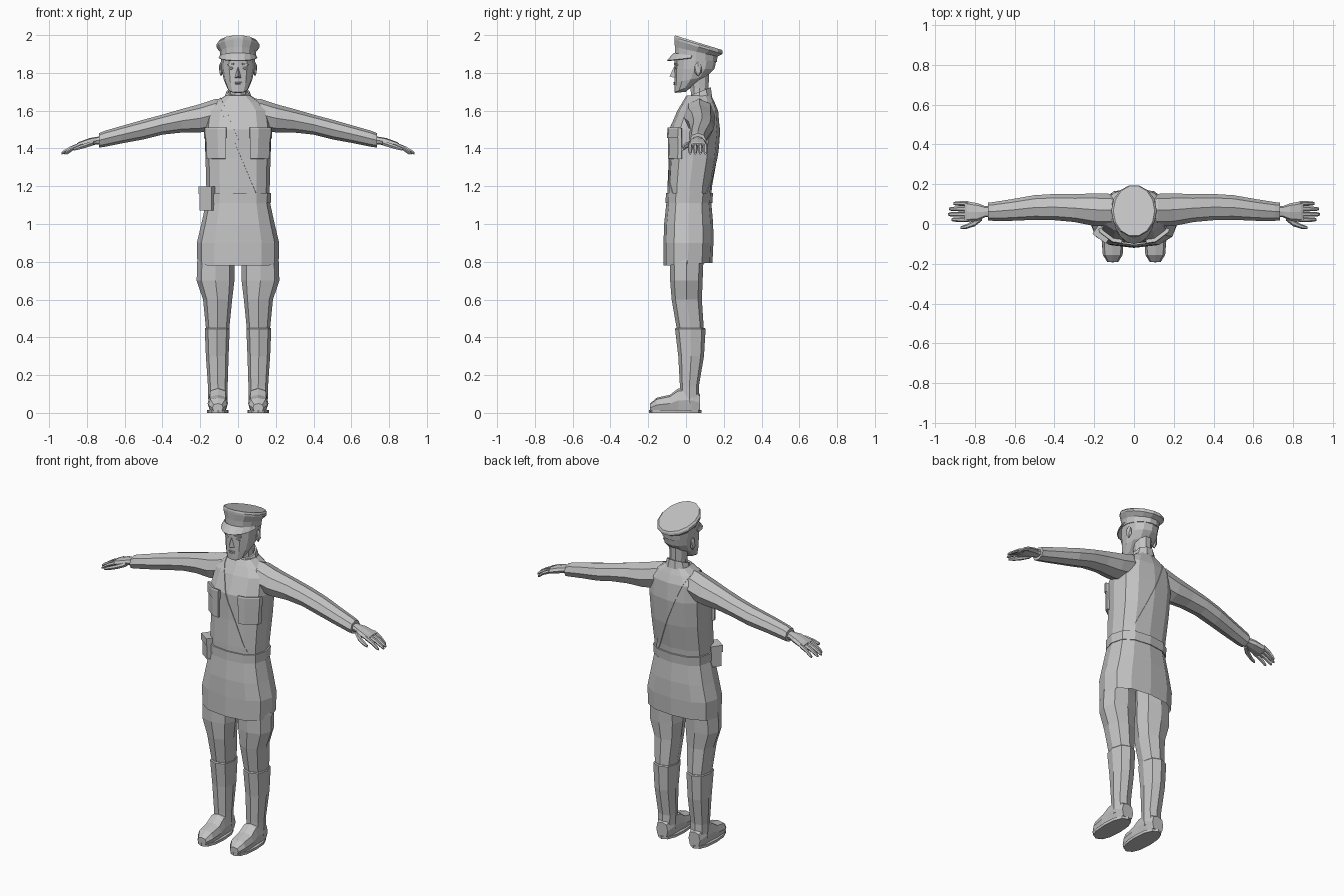
import bpy, bmesh, math
from mathutils import Vector, Matrix

grey = bpy.data.materials.new("plain_grey")
grey.diffuse_color = (0.55, 0.55, 0.55, 1)


def finish(name, bm, mirror=False, thick=0):
    me = bpy.data.meshes.new(name)
    bm.to_mesh(me)
    bm.free()
    me.materials.append(grey)
    ob = bpy.data.objects.new(name, me)
    bpy.context.collection.objects.link(ob)
    if thick:
        m = ob.modifiers.new("thickness", 'SOLIDIFY')
        m.thickness, m.offset = thick, 1
    if mirror:
        ob.modifiers.new("mirror", 'MIRROR').use_clip = False
    return ob


def spow(v, p):
    return math.copysign(abs(v) ** p, v)


def ring(axis, r, n, p):
    """axis z: (z, cx, cy, rx, ry, tilt); x: (x, cy, cz, ry, rz); y: (y, cx, cz, rx, rz)"""
    pts = []
    for i in range(n):
        a = 2 * math.pi * i / n
        u, v = spow(math.cos(a), p), spow(math.sin(a), p)
        a1, a2 = r[1] + r[3] * u, r[2] + r[4] * v
        if axis == 'z':
            tilt = r[5] if len(r) > 5 else 0
            pts.append((a1, a2, r[0] + tilt * r[4] * v))
        elif axis == 'x':
            pts.append((r[0], a1, a2))
        else:
            pts.append((a1, r[0], a2))
    return pts


def loft_bm(axis, rings, n=8, p=1.0, cap=True):
    bm = bmesh.new()
    loops = [[bm.verts.new(c) for c in ring(axis, r, n, p)] for r in rings]
    for a, b in zip(loops, loops[1:]):
        for i in range(n):
            j = (i + 1) % n
            bm.faces.new((a[i], a[j], b[j], b[i]))
    if cap:
        bm.faces.new(loops[0])
        bm.faces.new(loops[-1])
    bmesh.ops.recalc_face_normals(bm, faces=bm.faces[:])
    return bm


def loft(name, axis, rings, n=8, p=1.0, cap=True, mirror=False):
    return finish(name, loft_bm(axis, rings, n, p, cap), mirror)


def box(name, loc, size, rot_z=0, rot_y=0, mirror=False):
    bm = bmesh.new()
    bmesh.ops.create_cube(bm, size=1, matrix=Matrix.Translation(loc)
                          @ Matrix.Rotation(rot_z, 4, 'Z') @ Matrix.Rotation(rot_y, 4, 'Y')
                          @ Matrix.Diagonal((*size, 1)))
    return finish(name, bm, mirror)


def blob(name, loc, size, mirror=False):
    bm = bmesh.new()
    bmesh.ops.create_icosphere(bm, subdivisions=1, radius=1,
                               matrix=Matrix.Translation(loc) @ Matrix.Diagonal((*size, 1)))
    return finish(name, bm, mirror)


# tunic body and skirt
TUNIC = [(1.10, 0, .015, .165, .115), (1.20, 0, .020, .168, .118), (1.35, 0, .037, .172, .128),
         (1.50, 0, .045, .178, .134), (1.60, 0, .062, .165, .108), (1.645, 0, .066, .12, .085),
         (1.68, 0, .068, .068, .066)]
loft("tunic", 'z', TUNIC, 12, .8)
loft("tunic_skirt", 'z', [(.787, 0, .010, .215, .130, .06), (.90, 0, .013, .218, .132),
                          (1.0, 0, .014, .194, .130), (1.12, 0, .015, .168, .118)], 12, .8, cap=False)


def patch(name, planes, thick, mirror=False):
    """Cut a piece out of the tunic surface and thicken it outwards."""
    bm = loft_bm('z', TUNIC, 12, .8)
    for co, no in planes:
        bmesh.ops.bisect_plane(bm, geom=bm.verts[:] + bm.edges[:] + bm.faces[:],
                               plane_co=co, plane_no=no, clear_outer=True)
    return finish(name, bm, mirror, thick)


def window(x0, x1, z0, z1):
    return [((x0, 0, 0), (-1, 0, 0)), ((x1, 0, 0), (1, 0, 0)), ((0, -.02, 0), (0, 1, 0)),
            ((0, 0, z0), (0, 0, -1)), ((0, 0, z1), (0, 0, 1))]


# belt, cross strap, chest pockets
patch("belt", [((0, 0, 1.112), (0, 0, -1)), ((0, 0, 1.165), (0, 0, 1))], .008)
no = Vector((.923, 0, .386))
mid = Vector((-.1, 0, 1.66))
patch("cross_strap", [(mid + no * .012, no), (mid - no * .012, -no), ((0, 0, 1.13), (0, 0, -1)),
                      ((0, 0, 1.67), (0, 0, 1))], .004)
patch("chest_pocket", window(.065, .168, 1.345, 1.495), .014, True)
patch("pocket_flap", window(.06, .172, 1.455, 1.505), .019, True)

# belt pouch
box("pouch", (-.155, -.045, 1.13), (.075, .06, .115), math.radians(-35))
box("pouch_flap", (-.156, -.046, 1.178), (.083, .068, .04), math.radians(-35))

# collar and neck
loft("collar", 'z', [(1.655, 0, .068, .078, .074, .3), (1.70, 0, .072, .062, .062, .4),
                     (1.70, 0, .072, .052, .052, .4), (1.67, 0, .072, .05, .05, .4)], 10, cap=False)
loft("neck", 'z', [(1.64, 0, .075, .05, .05), (1.72, 0, .072, .048, .05), (1.80, 0, .065, .052, .06)], 10)

# sleeves
loft("sleeve", 'x', [(.07, .068, 1.59, .07, .075), (.12, .070, 1.580, .082, .082),
                     (.20, .072, 1.560, .082, .075), (.30, .080, 1.546, .070, .062),
                     (.40, .085, 1.526, .066, .053), (.50, .083, 1.500, .062, .052),
                     (.62, .070, 1.472, .054, .046), (.71, .063, 1.450, .047, .042),
                     (.735, .063, 1.443, .044, .038)], 8, mirror=True)

# hands
loft("palm", 'x', [(.70, .063, 1.447, .028, .022), (.75, .062, 1.441, .028, .020),
                   (.785, .060, 1.434, .044, .021), (.84, .062, 1.418, .052, .017),
                   (.852, .062, 1.414, .050, .013)], 8, .8, mirror=True)
for i, tip in enumerate((.918, .935, .93, .908)):
    y = .022 + i * .027
    k = (tip - .835) / 2
    loft("finger", 'x', [(.835, y, 1.420, .0125, .013), (.835 + k, y, 1.402, .012, .012),
                         (tip - .01, y, 1.380, .010, .010), (tip, y, 1.373, .006, .006)], 6, mirror=True)
loft("thumb", 'x', [(.765, .035, 1.430, .018, .015), (.80, .006, 1.418, .017, .014),
                    (.84, -.012, 1.405, .012, .012), (.872, -.019, 1.395, .007, .008)], 6, mirror=True)

# trousers
loft("trouser_leg", 'z', [(.40, .108, .022, .058, .065), (.45, .108, .022, .062, .072),
                          (.60, .108, .004, .077, .080), (.70, .119, .002, .100, .086),
                          (.80, .118, .004, .098, .088), (.95, .105, .008, .090, .090)],
     8, .85, mirror=True)

# boots
loft("boot_shaft", 'z', [(.05, .107, .020, .050, .052), (.14, .107, .018, .052, .050),
                         (.30, .110, .027, .060, .068), (.445, .110, .023, .066, .081),
                         (.45, .110, .023, .062, .076)], 8, .85, mirror=True)
loft("boot_foot", 'y', [(.075, .107, .052, .038, .046), (.03, .107, .068, .050, .066),
                        (-.04, .107, .066, .050, .064), (-.085, .107, .050, .054, .046),
                        (-.155, .107, .042, .050, .038), (-.19, .107, .027, .028, .022)],
     8, .7, mirror=True)
loft("boot_sole", 'z', [(0, .107, -.057, .057, .138), (.016, .107, -.057, .058, .138)],
     12, .85, mirror=True)

# head
loft("head", 'z', [(1.697, 0, -.028, .032, .027, .1), (1.718, 0, -.008, .056, .052, .4),
                   (1.765, 0, .025, .076, .087, .2), (1.82, 0, .044, .087, .106),
                   (1.87, 0, .050, .090, .112), (1.92, 0, .055, .088, .108)], 12, .9)
blob("ear", (.090, .064, 1.82), (.012, .021, .040), True)

# face details
bm = bmesh.new()
v = [bm.verts.new(c) for c in ((0, -.057, 1.845), (.019, -.054, 1.772), (-.019, -.054, 1.772), (0, -.087, 1.782))]
for f in ((0, 1, 3), (0, 3, 2), (1, 2, 3), (0, 2, 1)):
    bm.faces.new([v[i] for i in f])
bmesh.ops.recalc_face_normals(bm, faces=bm.faces[:])
finish("nose", bm)
blob("eye", (.036, -.050, 1.825), (.015, .009, .008), True)
box("brow", (.038, -.053, 1.845), (.036, .012, .008), math.radians(18), math.radians(8), True)
blob("upper_lip", (0, -.060, 1.748), (.024, .008, .005))
blob("lower_lip", (0, -.059, 1.739), (.019, .008, .005))

# peaked cap
loft("cap", 'z', [(1.875, 0, .052, .093, .114, -.15), (1.912, 0, .054, .096, .116, -.22),
                  (1.938, 0, .066, .115, .131, -.3), (1.950, 0, .066, .114, .131, -.3),
                  (1.960, 0, .066, .104, .128, -.31)], 14)
bm = bmesh.new()
rows = []
for i in range(9):
    a = math.radians(190 + 160 * i / 8)
    c, s = math.cos(a), math.sin(a)
    rows.append([bm.verts.new((.093 * c, .052 + .113 * s, 1.887 - .015 * s)),
                 bm.verts.new((.100 * c, .052 + .148 * s, 1.880 + .018 * s))])
for a, b in zip(rows, rows[1:]):
    bm.faces.new((a[0], a[1], b[1], b[0]))
finish("cap_peak", bm, thick=.006)
